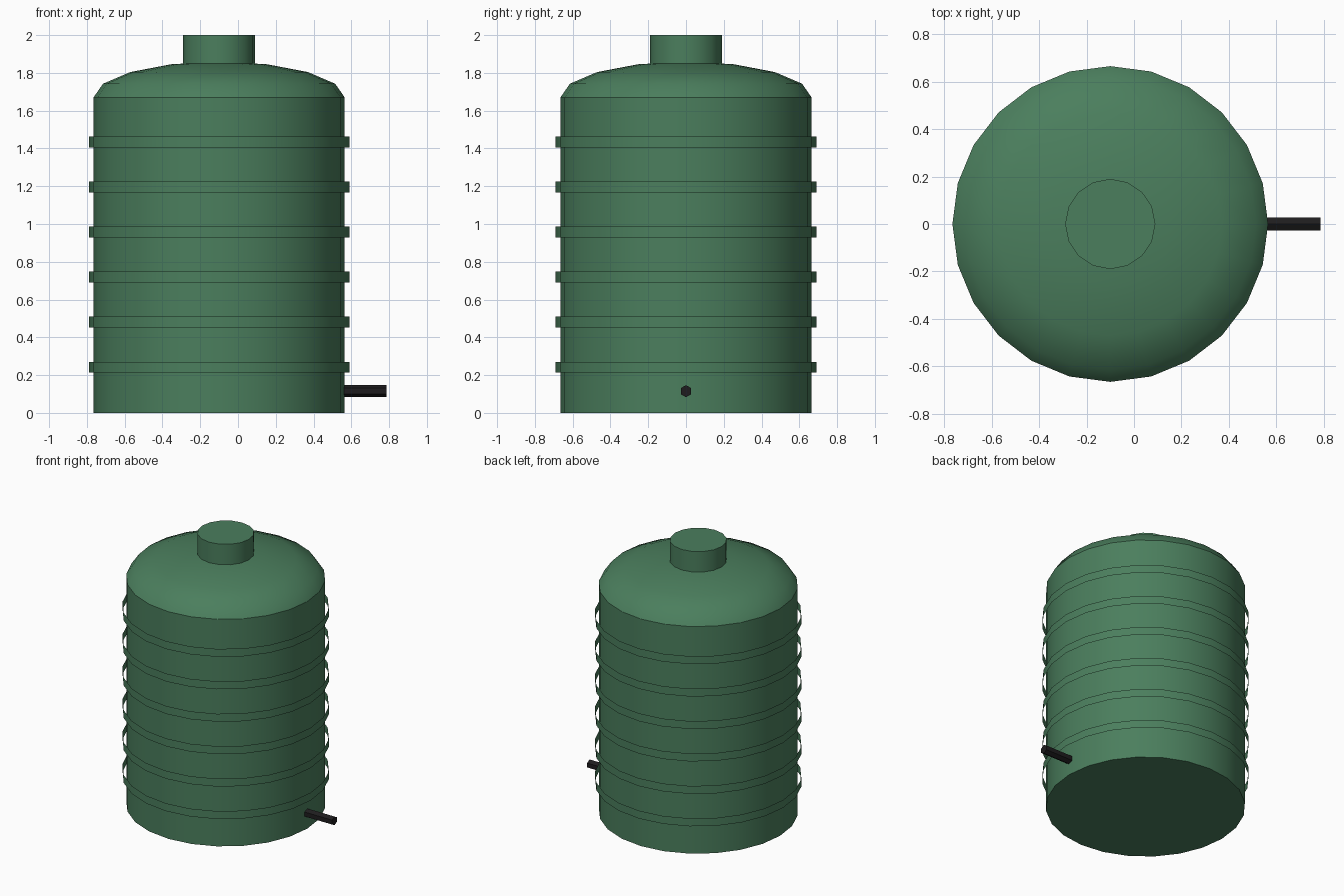
import bpy
import bmesh
import math
from mathutils import Matrix, Vector

if "Cube" in bpy.data.objects:
    bpy.data.objects.remove(bpy.data.objects["Cube"], do_unlink=True)

AXIS_X = -0.10
RADIUS = 0.665
SHOULDER = 1.67
DOME_RISE = 0.19
SIDES = 24
BANDS = 6


def material(name, color):
    mat = bpy.data.materials.new(name)
    mat.use_nodes = True
    mat.diffuse_color = color
    mat.node_tree.nodes["Principled BSDF"].inputs["Base Color"].default_value = color
    return mat


def finish(name, bm, mat, angle=40):
    """Turn a bmesh into a shaded object with one material."""
    mesh = bpy.data.meshes.new(name)
    bm.to_mesh(mesh)
    bm.free()
    mesh.materials.append(mat)
    obj = bpy.data.objects.new(name, mesh)
    bpy.context.collection.objects.link(obj)
    bpy.ops.object.select_all(action='DESELECT')
    obj.select_set(True)
    bpy.context.view_layer.objects.active = obj
    bpy.ops.object.shade_smooth_by_angle(angle=math.radians(angle))
    return obj


def cylinder(name, mat, radius, z0, z1, sides=SIDES, caps=True):
    bm = bmesh.new()
    place = Matrix.Translation((AXIS_X, 0, (z0 + z1) / 2))
    bmesh.ops.create_cone(bm, cap_ends=caps, segments=sides, radius1=radius,
                          radius2=radius, depth=z1 - z0, matrix=place)
    return finish(name, bm, mat)


green = material("tank green", (0.07, 0.21, 0.11, 1))
black = material("pipe black", (0.013, 0.012, 0.013, 1))

# Tank wall and filler neck
cylinder("tank_body", green, RADIUS, 0, SHOULDER)
cylinder("filler_neck", green, 0.19, 1.78, 2.0, sides=16)

# Thin open bands standing off the wall
for i in range(1, BANDS + 1):
    z = SHOULDER * i / (BANDS + 1) + 0.003
    cylinder(f"band_{i}", green, 0.69, z - 0.029, z + 0.029, caps=False)

# Flattened dome: a quarter arc spun about the tank axis
bm = bmesh.new()
arc = [bm.verts.new((AXIS_X + RADIUS * math.cos(a), 0, SHOULDER + DOME_RISE * math.sin(a)))
       for a in (math.pi / 8 * k for k in range(5))]
edges = [bm.edges.new(pair) for pair in zip(arc, arc[1:])]
bmesh.ops.spin(bm, geom=arc + edges, cent=Vector((AXIS_X, 0, 0)), axis=Vector((0, 0, 1)),
               angle=math.tau, steps=SIDES)
bmesh.ops.remove_doubles(bm, verts=bm.verts, dist=0.0005)
bmesh.ops.recalc_face_normals(bm, faces=bm.faces)
if sum(f.normal.z for f in bm.faces) < 0:
    bmesh.ops.reverse_faces(bm, faces=bm.faces)
finish("dome_top", bm, green)

# Six-sided outlet pipe low on the left side
bm = bmesh.new()
place = Matrix.Translation((0.665, 0, 0.115)) @ Matrix.Rotation(math.pi / 2, 4, 'Y') \
    @ Matrix.Rotation(math.pi / 2, 4, 'Z')
bmesh.ops.create_cone(bm, cap_ends=True, segments=6, radius1=0.032, radius2=0.032,
                      depth=0.24, matrix=place)
pipe = finish("outlet_pipe", bm, black)
